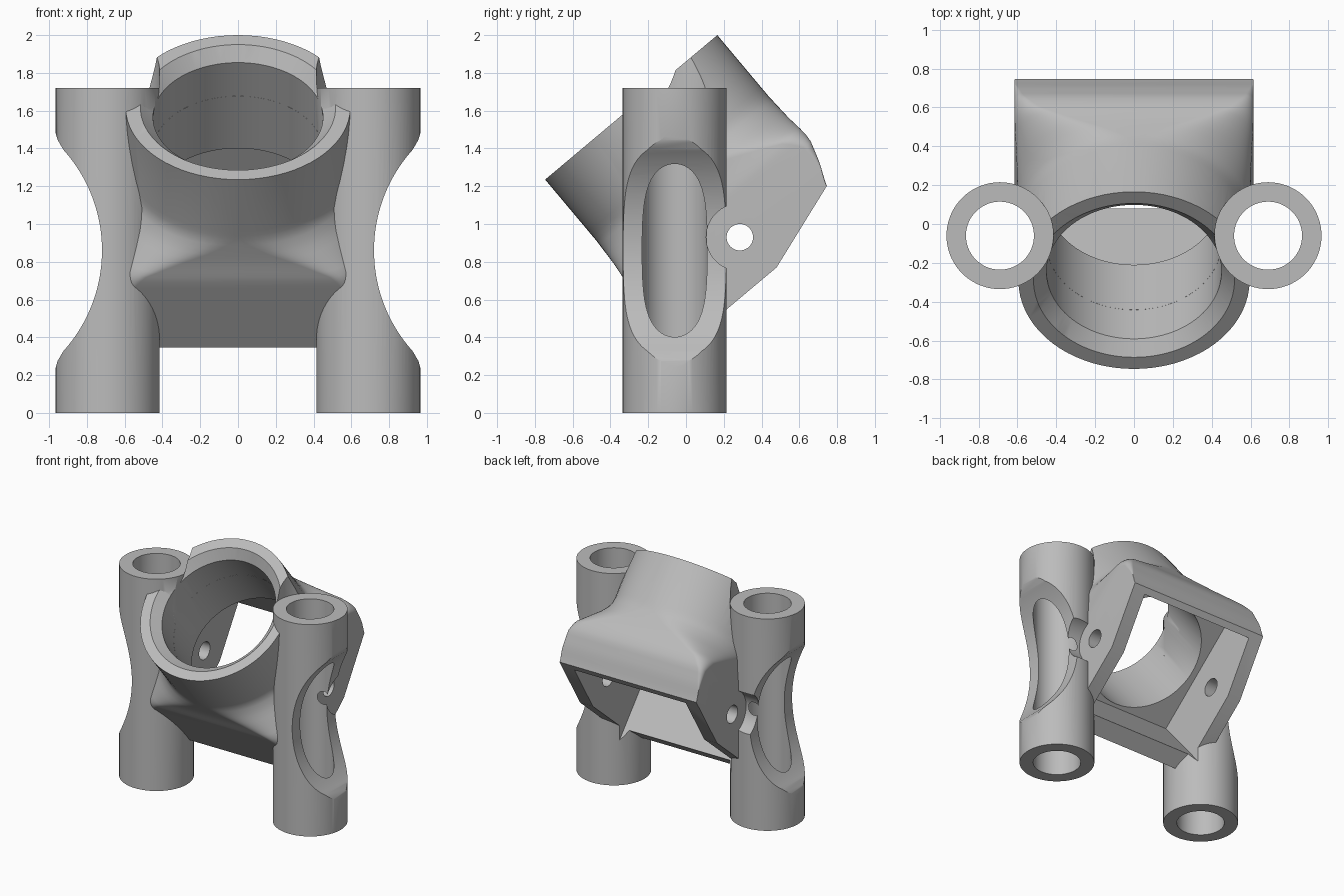
import bpy, bmesh, math
from mathutils import Matrix, Vector

if "Cube" in bpy.data.objects:
    bpy.data.objects.remove(bpy.data.objects["Cube"])

grey = bpy.data.materials.new("plain grey")
grey.use_nodes = True
grey.diffuse_color = (0.5, 0.5, 0.5, 1)
grey.node_tree.nodes["Principled BSDF"].inputs["Base Color"].default_value = (0.5, 0.5, 0.5, 1)

TUBE_X, TUBE_Y, TUBE_R, BORE_R, TUBE_H = 0.69, -0.06, 0.275, 0.175, 1.72
# Socket frame: local z runs along the tilted axis, origin at the rim centre
SOCKET = Matrix.Translation((0, -0.29, 1.6175)) @ Matrix.Rotation(math.radians(40), 4, 'X')
UPRIGHT = Matrix.Identity(4)
ALONG_X = Matrix(((0, 0, 1, 0), (1, 0, 0, 0), (0, 1, 0, 0), (0, 0, 0, 1)))   # (y, z, x)
ALONG_Y = Matrix(((1, 0, 0, 0), (0, 0, 1, 0), (0, 1, 0, 0), (0, 0, 0, 1)))   # (x, z, y)


def loft(name, rings, matrix):
    """Solid skinned over rings of equal point count, capped at both ends."""
    bm = bmesh.new()
    loops = [[bm.verts.new(matrix @ Vector(p)) for p in ring] for ring in rings]
    n = len(loops[0])
    for a, b in zip(loops, loops[1:]):
        for i in range(n):
            j = (i + 1) % n
            bm.faces.new((a[i], a[j], b[j], b[i]))
    bm.faces.new(loops[0][::-1])
    bm.faces.new(loops[-1])
    bmesh.ops.recalc_face_normals(bm, faces=bm.faces)
    mesh = bpy.data.meshes.new(name)
    bm.to_mesh(mesh)
    bm.free()
    mesh.materials.append(grey)
    ob = bpy.data.objects.new(name, mesh)
    bpy.context.scene.collection.objects.link(ob)
    return ob


def prism(name, points, lo, hi, matrix):
    return loft(name, [[(x, y, h) for x, y in points] for h in (lo, hi)], matrix)


def circle(r, cx=0, cy=0, n=72):
    return [(cx + r * math.cos(math.tau * i / n), cy + r * math.sin(math.tau * i / n))
            for i in range(n)]


def box(w, d):
    return [(-w, -d), (w, -d), (w, d), (-w, d)]


def combine(target, other, operation='DIFFERENCE'):
    mod = target.modifiers.new("combine", 'BOOLEAN')
    mod.object, mod.operation, mod.solver = other, operation, 'EXACT'
    bpy.context.view_layer.update()
    result = target.evaluated_get(bpy.context.evaluated_depsgraph_get())
    mesh = bpy.data.meshes.new_from_object(result)
    target.modifiers.clear()
    target.data = mesh
    bpy.data.objects.remove(other)


def interpolate(table, t):
    """Smooth value from a short table of (position, value)."""
    if t <= table[0][0]:
        return table[0][1]
    for (a, va), (b, vb) in zip(table, table[1:]):
        if t <= b:
            return va + (vb - va) * (t - a) / (b - a)
    return table[-1][1]


def socket_ring(depth):
    """Circle that turns into a square as the depth grows."""
    half = interpolate([(0.42, 0.595), (0.58, 0.603), (0.68, 0.615)], depth)
    corner = interpolate([(0.36, 0.594), (0.43, 0.57), (0.5, 0.47), (0.58, 0.29), (0.664, 0.12),
                          (0.75, 0.05), (0.9, 0.006)], depth)
    top = interpolate([(0.74, 0.615), (0.86, 0.578), (0.985, 0.524)], depth)
    ring = []
    for k in range(4):
        cx = (half - corner) * (1, -1, -1, 1)[k]
        cy = (half - corner) * (1, 1, -1, -1)[k]
        for i in range(19):
            a = math.radians(90 * k + 5 * i)
            y = cy + corner * math.sin(a)
            if y > 0 and top < half:
                y *= top / half
            ring.append((cx + corner * math.cos(a), y, -depth))
    return ring


# Tilted socket body: round rim blending into a square base
depths = [0] + [0.36 + 0.03 * i for i in range(22)] + [1.06, 1.144]
body = loft("cradle_bracket", [socket_ring(d) for d in depths], SOCKET)

# Chamfered mouth and slanted rear end
mouth = [[(x, y, u) for x, y in circle(r, n=96)]
         for u, r in ((0.05, 0.567), (0, 0.517), (-0.068, 0.45), (-0.3, 0.45))]
combine(body, loft("mouth_cut", mouth, SOCKET))
slant = [(-0.434, -1.303), (1.003, -0.826), (1, -1.5), (-0.434, -1.5)]
# profile given as (across, axis), extruded sideways
combine(body, prism("slant_cut", slant, -1, 1, SOCKET @ ALONG_X))

# Scoop profile for the outer side of the tubes, with flared ends
arc = [(1.517 - 0.797 * math.cos(math.radians(a)), 0.797 * math.sin(math.radians(a)))
       for a in range(-42, 43, 2)]
scoop = [(1.2, -0.66), (0.971, -0.64), (0.955, -0.585)] + arc
scoop += [(0.955, 0.585), (0.971, 0.64), (1.2, 0.66)]

HOLE_Y, HOLE_Z = 0.285, 0.93
for side in (-1, 1):
    # Room for a rod above each tube
    above = circle(TUBE_R - 0.0005, side * TUBE_X, TUBE_Y)
    combine(body, prism("rod_clearance", above, TUBE_H - 0.02, 2.4, UPRIGHT))
    # Upright tube with scooped outer side and access to the screw hole
    tube = prism("tube", circle(TUBE_R, side * TUBE_X, TUBE_Y), 0, TUBE_H, UPRIGHT)
    outline = [(side * x, z + 0.86) for x, z in scoop]
    combine(tube, prism("scoop_cut", outline, -1, 1, ALONG_Y))
    lo, hi = sorted((side * 0.613, side * 1.2))
    combine(tube, prism("access_cut", circle(0.178, HOLE_Y, HOLE_Z), lo, hi, ALONG_X))
    combine(body, tube, 'UNION')

# Main bore, square rear pocket, tube bores and cross hole
combine(body, prism("bore_cut", circle(0.4495, n=96), -0.7, 0.03, SOCKET))
combine(body, prism("pocket_cut", box(0.5, 0.476), -1.4, -0.66, SOCKET))
for side in (-1, 1):
    combine(body, prism("tube_bore", circle(BORE_R, side * TUBE_X, TUBE_Y), -0.1, 2.4, UPRIGHT))
combine(body, prism("cross_hole", circle(0.07, HOLE_Y, HOLE_Z, 40), -1, 1, ALONG_X))

bpy.ops.object.select_all(action='DESELECT')
body.select_set(True)
bpy.context.view_layer.objects.active = body
bpy.ops.object.shade_smooth_by_angle(angle=math.radians(30))
